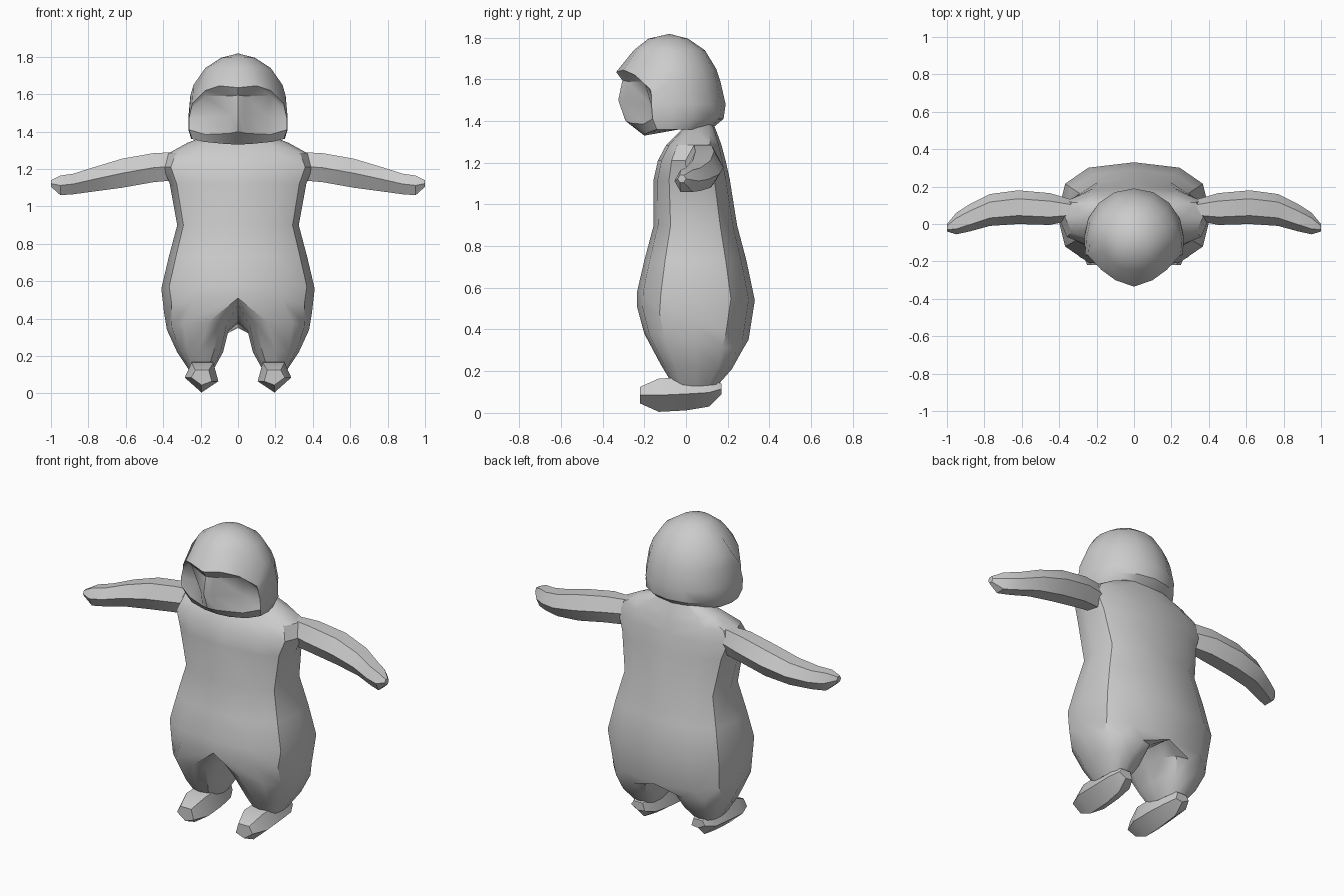
import bpy, bmesh, math
from math import sin, cos, pi, radians

if "Cube" in bpy.data.objects:
    bpy.data.objects.remove(bpy.data.objects["Cube"])

grey = bpy.data.materials.new("light grey")
grey.diffuse_color = (0.6, 0.6, 0.6, 1)
grey.use_nodes = True
grey.node_tree.nodes["Principled BSDF"].inputs["Base Color"].default_value = grey.diffuse_color


def finish(bm, name, mirror=False):
    """Turn a bmesh into a smooth-shaded object, mirrored in x if wanted."""
    if mirror:
        geom = bm.verts[:] + bm.edges[:] + bm.faces[:]
        bmesh.ops.mirror(bm, geom=geom, axis='X', merge_dist=0.0005)
        bmesh.ops.remove_doubles(bm, verts=bm.verts[:], dist=0.0005)
    bmesh.ops.recalc_face_normals(bm, faces=bm.faces[:])
    mesh = bpy.data.meshes.new(name)
    bm.to_mesh(mesh)
    bm.free()
    mesh.materials.append(grey)
    ob = bpy.data.objects.new(name, mesh)
    bpy.context.collection.objects.link(ob)
    bpy.ops.object.select_all(action='DESELECT')
    ob.select_set(True)
    bpy.context.view_layer.objects.active = ob
    bpy.ops.object.shade_smooth_by_angle(angle=radians(35))


def loft(rings, caps=True):
    """Skin closed rings; faces lying in the mirror plane are left out."""
    bm = bmesh.new()
    vs = [[bm.verts.new(p) for p in r] for r in rings]
    n = len(rings[0])
    for a, b in zip(vs, vs[1:]):
        for i in range(n):
            j = (i + 1) % n
            q = (a[i], a[j], b[j], b[i])
            if max(abs(v.co.x) for v in q) > 1e-5:
                bm.faces.new(q)
    if caps:
        bm.faces.new(vs[0])
        bm.faces.new(vs[-1])
    return bm


def power(v, e):
    return math.copysign(abs(v) ** e, v)


# Body: half rings down to the crotch, then full rings for each leg
# (z, inner x, centre x, outer x, front y, back y, tilt)
body = [
    (1.39, 0, 0, 0.14, 0.01, 0.13, 0),
    (1.34, 0, 0, 0.27, -0.04, 0.15, 0),
    (1.285, 0, 0, 0.37, -0.095, 0.17, 0),
    (1.21, 0, 0, 0.40, -0.135, 0.19, 0),
    (1.12, 0, 0, 0.365, -0.155, 0.21, 0),
    (0.90, 0, 0, 0.325, -0.155, 0.245, 0),
    (0.73, 0, 0, 0.37, -0.20, 0.29, 0),
    (0.56, 0, 0, 0.41, -0.235, 0.33, 0.02),
    (0.43, 0, 0, 0.395, -0.235, 0.30, 0.08),
    (0.34, 0.05, 0.16, 0.38, -0.20, 0.27, 0.04),
    (0.22, 0.08, 0.20, 0.325, -0.12, 0.22, 0.01),
    (0.13, 0.13, 0.20, 0.265, -0.06, 0.15, 0),
]
rings = []
for z, xi, cx, xo, yf, yb, tilt in body:
    ring = []
    for k in range(12):
        a = -pi / 2 + k * pi / 6
        c, s = power(round(cos(a), 6), 0.75), power(round(sin(a), 6), 0.75)
        x = cx + c * ((xo - cx) if c > 0 else (cx - xi))
        ring.append((x, (yf + yb) / 2 + s * (yb - yf) / 2, z - tilt * s))
    rings.append(ring)
finish(loft(rings), "body", True)

# Arms: six-sided sections along x (x, low z, high z, front y, back y)
arm = [
    (0.33, 1.14, 1.29, 0.02, 0.13),
    (0.45, 1.13, 1.285, -0.005, 0.165),
    (0.62, 1.10, 1.255, 0.0, 0.18),
    (0.77, 1.08, 1.21, -0.01, 0.16),
    (0.88, 1.065, 1.175, -0.04, 0.105),
    (0.95, 1.06, 1.165, -0.055, 0.06),
    (1.00, 1.105, 1.14, -0.04, 0.0),
]
rings = []
for x, z0, z1, y0, y1 in arm:
    rings.append([(x, (y0 + y1) / 2 + (y1 - y0) / 2 * cos(k * pi / 3),
                   (z0 + z1) / 2 + (z1 - z0) / 2 * sin(k * pi / 3) / 0.866)
                  for k in range(6)])
finish(loft(rings), "arms", True)

# Feet: faceted sections from toe to heel (y, low z, high z, centre x, half width)
foot = [
    (-0.22, 0.045, 0.125, 0.195, 0.055),
    (-0.13, 0.005, 0.165, 0.195, 0.09),
    (0.00, 0.012, 0.17, 0.195, 0.085),
    (0.11, 0.03, 0.165, 0.20, 0.075),
    (0.17, 0.09, 0.14, 0.20, 0.045),
]
rings = []
for y, z0, z1, cx, w in foot:
    m = z0 + (z1 - z0) * 0.5
    rings.append([(cx, y, z0), (cx + w, y, m), (cx + w * 0.6, y, z1),
                  (cx - w * 0.7, y, z1), (cx - w, y, m - 0.02)])
finish(loft(rings), "feet", True)

# Head: hood of rings (z, half width, front y, back y)
hood = [
    (1.795, 0.09, -0.18, 0.01),
    (1.74, 0.175, -0.25, 0.09),
    (1.65, 0.238, -0.335, 0.145),
    (1.59, 0.255, -0.33, 0.165),
    (1.48, 0.265, -0.33, 0.19),
    (1.41, 0.265, -0.30, 0.18),
    (1.36, 0.25, -0.26, 0.12),
]
# Brow edge, recessed sockets and central ridge, by (ring, column from front)
face = {
    (2, 0): (0, -0.335, 1.635), (2, 1): (0.10, -0.30, 1.645),
    (2, 2): (0.175, -0.245, 1.62), (2, 3): (0.245, -0.17, 1.55),
    (3, 0): (0, -0.305, 1.595), (3, 1): (0.04, -0.28, 1.59),
    (3, 2): (0.175, -0.20, 1.59), (3, 3): (0.25, -0.165, 1.52),
    (4, 0): (0, -0.325, 1.50), (4, 1): (0.035, -0.30, 1.49),
    (4, 2): (0.15, -0.175, 1.48), (4, 3): (0.262, -0.165, 1.47),
    (5, 0): (0, -0.29, 1.40), (5, 1): (0.05, -0.265, 1.39),
    (5, 2): (0.175, -0.205, 1.385), (5, 3): (0.262, -0.16, 1.41),
    (6, 0): (0, -0.20, 1.33), (6, 1): (0.08, -0.20, 1.335),
    (6, 2): (0.18, -0.18, 1.345), (6, 3): (0.245, -0.14, 1.36),
}
rings = []
for r, (z, w, yf, yb) in enumerate(hood):
    ring = []
    for k in range(16):
        a = k * pi / 8
        p = (w * sin(a), (yf + yb) / 2 - (yb - yf) / 2 * cos(a), z)
        col = min(k, 16 - k)
        if (r, col) in face:
            x, y, zz = face[r, col]
            p = (x if k < 8 else -x, y, zz)
        ring.append(p)
    rings.append(ring)
bm = loft(rings, caps=False)
bm.verts.ensure_lookup_table()
top = bm.verts.new((0, -0.08, 1.818))
base = bm.verts.new((0, -0.03, 1.36))
bm.verts.ensure_lookup_table()
last = 16 * (len(hood) - 1)
for i in range(16):
    j = (i + 1) % 16
    bm.faces.new((top, bm.verts[i], bm.verts[j]))
    bm.faces.new((base, bm.verts[last + j], bm.verts[last + i]))
finish(bm, "head")
